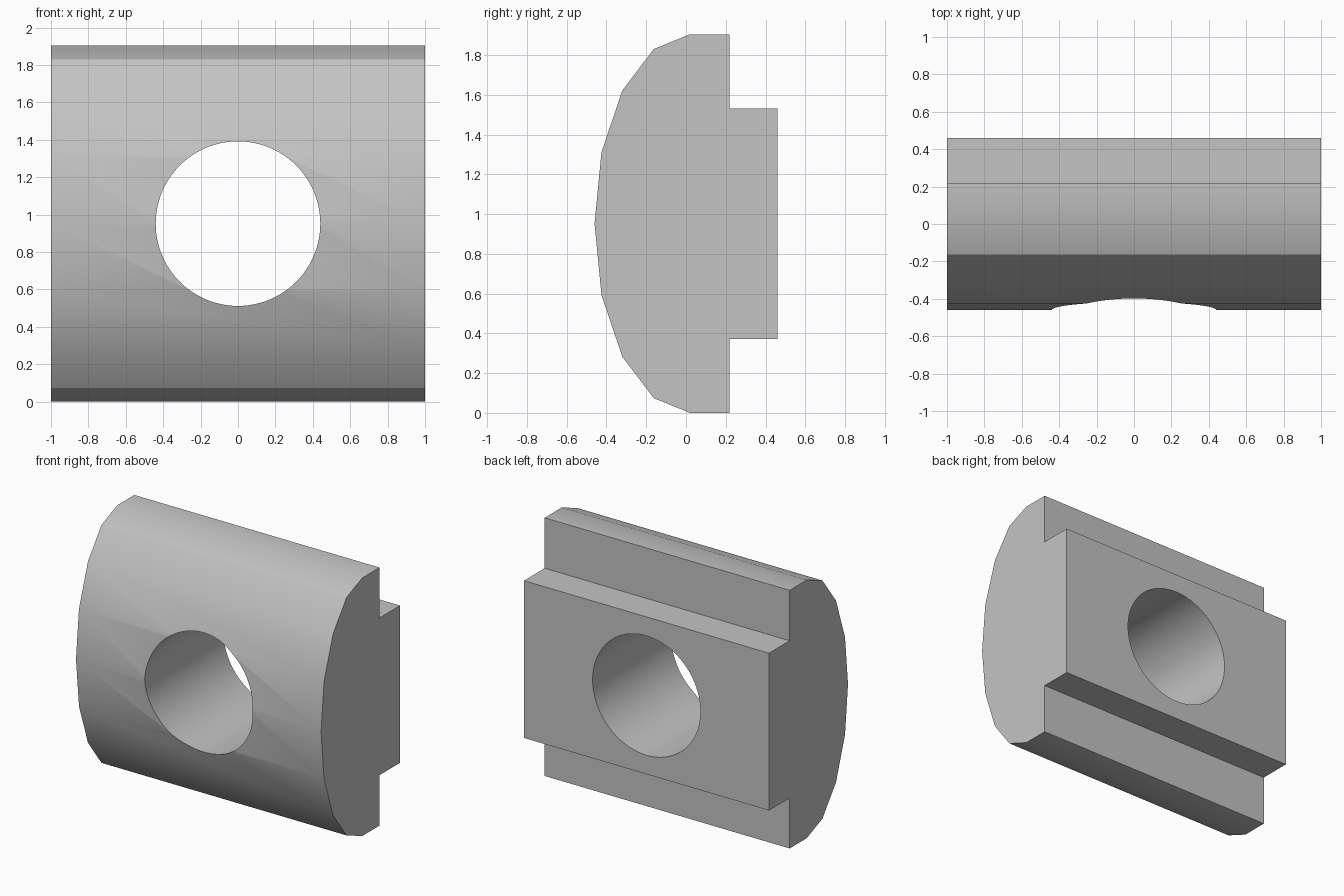
import bpy
import bmesh
import math

cube = bpy.data.objects.get("Cube")
if cube:
    bpy.data.objects.remove(cube, do_unlink=True)

MID_Z = 0.952
LENGTH = 2.0
BORE_RADIUS = 0.44

# Plain metal colour
metal = bpy.data.materials.new("grey metal")
metal.use_nodes = True
grey = (0.55, 0.55, 0.55, 1)
metal.diffuse_color = grey
metal.node_tree.nodes["Principled BSDF"].inputs["Base Color"].default_value = grey


def extrude_profile(name, points, length):
    """Extrude a (y, z) outline along x, centred on x = 0."""
    bm = bmesh.new()
    face = bm.faces.new([bm.verts.new((-length / 2, y, z)) for y, z in points])
    side = bmesh.ops.extrude_face_region(bm, geom=[face])["geom"]
    bmesh.ops.translate(bm, vec=(length, 0, 0),
                        verts=[v for v in side if isinstance(v, bmesh.types.BMVert)])
    bmesh.ops.recalc_face_normals(bm, faces=bm.faces)
    mesh = bpy.data.meshes.new(name)
    bm.to_mesh(mesh)
    bm.free()
    obj = bpy.data.objects.new(name, mesh)
    bpy.context.collection.objects.link(obj)
    mesh.materials.append(metal)
    return obj


# Upper half of the cross-section as (y, height above the middle), mirrored below
upper = [(0.46, 0.58), (0.22, 0.58), (0.22, MID_Z), (0.02, MID_Z),
         (-0.162, 0.878), (-0.32, 0.67), (-0.425, 0.36)]
nose = [(-0.46, 0)]
lower = [(y, -h) for y, h in reversed(upper)]
profile = [(y, MID_Z + h) for y, h in upper + nose + lower]
nut = extrude_profile("slot_nut", profile, LENGTH)

# Round bore through the middle, front to back
bpy.ops.mesh.primitive_cylinder_add(vertices=96, radius=BORE_RADIUS, depth=2,
                                    location=(0, 0, MID_Z),
                                    rotation=(math.pi / 2, 0, 0))
cutter = bpy.context.object
cutter.name = "bore_cutter"
cutter.data.materials.append(metal)
cutter.hide_render = True

bore = nut.modifiers.new("bore", 'BOOLEAN')
bore.operation = 'DIFFERENCE'
bore.solver = 'EXACT'
bore.object = cutter

bpy.ops.object.select_all(action='DESELECT')
nut.select_set(True)
bpy.context.view_layer.objects.active = nut
bpy.ops.object.modifier_apply(modifier=bore.name)
bpy.data.objects.remove(cutter, do_unlink=True)

# Smooth the curved front and bore, keep the hard edges
bpy.ops.object.shade_smooth_by_angle(angle=math.radians(30))
